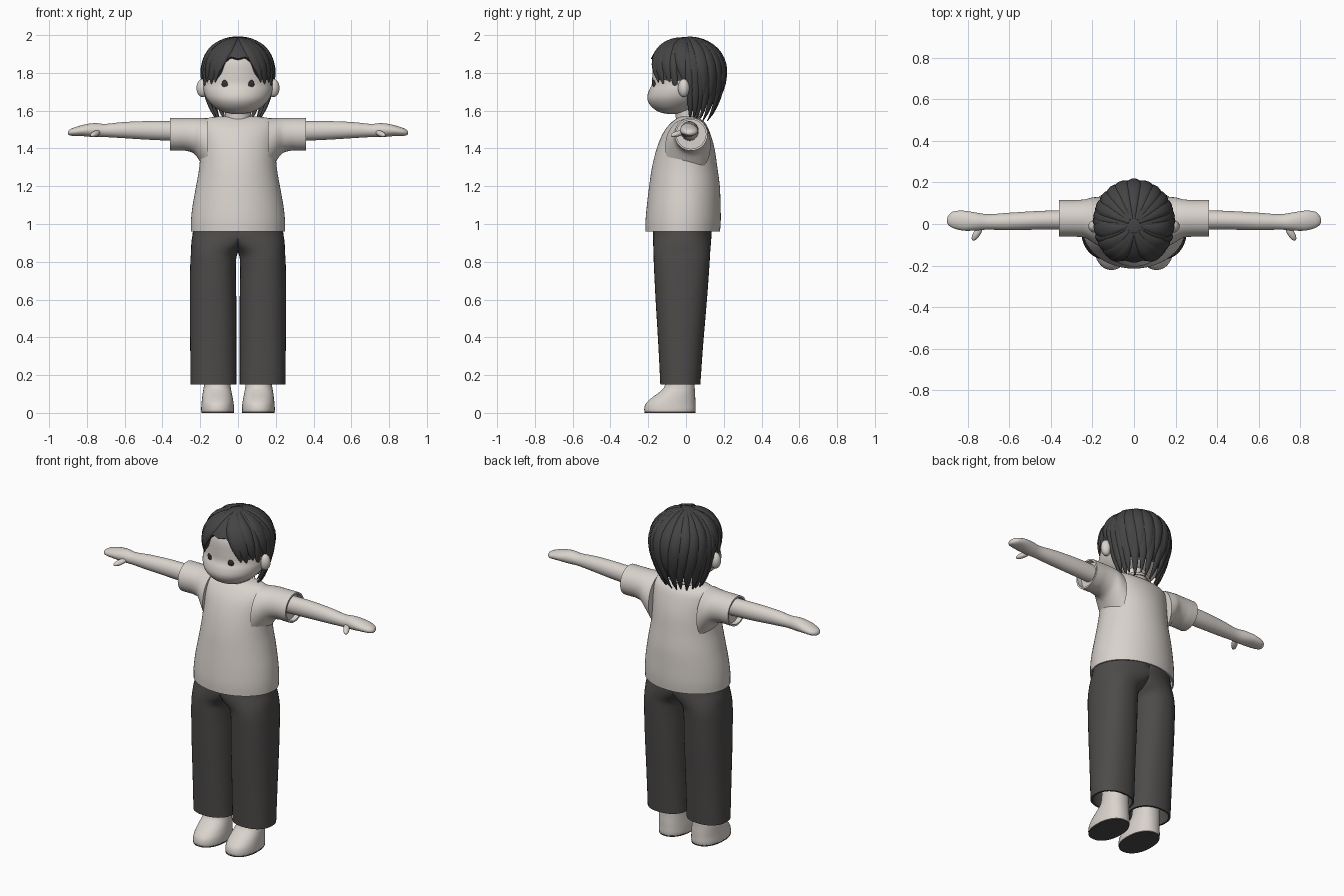
import bpy, bmesh, math
from mathutils import Vector, Matrix

if "Cube" in bpy.data.objects:
    bpy.data.objects.remove(bpy.data.objects["Cube"])


def material(name, rgb):
    m = bpy.data.materials.new(name)
    m.use_nodes = True
    m.diffuse_color = (*rgb, 1)
    m.node_tree.nodes["Principled BSDF"].inputs["Base Color"].default_value = (*rgb, 1)
    return m


SKIN = material("skin", (.70, .65, .61))
SHIRT = material("shirt_cloth", (.69, .645, .605))
PANTS = material("dark_cloth", (.075, .071, .069))
HAIR = material("dark_hair", (.06, .058, .058))
EYE = material("eye_dark", (.04, .037, .036))
SIDES = (("left", 1), ("right", -1))


def finish(name, bm, mat, angle=45):
    bmesh.ops.recalc_face_normals(bm, faces=bm.faces)
    me = bpy.data.meshes.new(name)
    bm.to_mesh(me)
    bm.free()
    ob = bpy.data.objects.new(name, me)
    bpy.context.collection.objects.link(ob)
    me.materials.append(mat)
    bpy.ops.object.select_all(action="DESELECT")
    ob.select_set(True)
    bpy.context.view_layer.objects.active = ob
    bpy.ops.object.shade_smooth_by_angle(angle=math.radians(angle))
    return ob


def skin_rings(bm, rings, cap_end=True):
    rows = [[bm.verts.new(p) for p in r] for r in rings]
    n = len(rows[0])
    for a, b in zip(rows, rows[1:]):
        for i in range(n):
            j = (i + 1) % n
            bm.faces.new((a[i], a[j], b[j], b[i]))
    bm.faces.new(rows[0])
    if cap_end:
        bm.faces.new(rows[-1])


def spline(keys, steps=4):
    """Smooth in-between sections through the given ones."""
    out = []
    for i in range(len(keys) - 1):
        p = [keys[max(0, min(len(keys) - 1, i + k))] for k in (-1, 0, 1, 2)]
        for s in range(steps):
            t = s / steps
            out.append([b + .5 * t * (c - a + t * (2*a - 5*b + 4*c - d + t * (3*(b - c) + d - a)))
                        for a, b, c, d in zip(*p)])
    return out + [list(keys[-1])]


def loft(name, keys, mat, axis="z", side=1, hem=0, power=2, min_x=None, n=40):
    """Sections are (position, centre a, centre b, radius a, radius b)."""
    secs = spline(keys)
    if hem:  # fold the open end inwards
        t, a, b, ra, rb = secs[-1]
        back = secs[-4][0] - t
        secs += [[t, a, b, ra - hem, rb - hem], [t + back, a, b, ra - hem, rb - hem]]
    rings = []
    for t, a, b, ra, rb in secs:
        ring = []
        for i in range(n):
            c, s = math.cos(math.tau * i / n), math.sin(math.tau * i / n)
            u = a + ra * math.copysign(abs(c) ** (2 / power), c)
            v = b + rb * math.copysign(abs(s) ** (2 / power), s)
            x, y, z = (u, v, t) if axis == "z" else (t, u, v)
            if min_x is not None:
                x = max(x, min_x)
            ring.append((x * side, y, z))
        rings.append(ring)
    bm = bmesh.new()
    skin_rings(bm, rings)
    return finish(name, bm, mat)


def blob(name, loc, radii, mat, turn=(0, 0, 0)):
    bm = bmesh.new()
    bmesh.ops.create_uvsphere(bm, u_segments=24, v_segments=14, radius=1)
    rot = Matrix.Rotation(turn[2], 4, "Z") @ Matrix.Rotation(turn[0], 4, "X")
    bm.transform(Matrix.Translation(loc) @ rot @ Matrix.Diagonal((*radii, 1)))
    return finish(name, bm, mat)


# Shirt body and collar
loft("shirt_body", [(1.57, 0, .015, .10, .04), (1.558, 0, .012, .17, .062), (1.53, 0, .01, .2, .095),
                    (1.48, 0, .003, .205, .125), (1.4, 0, -.002, .2, .153), (1.3, 0, -.007, .205, .173),
                    (1.2, 0, -.008, .222, .187), (1.1, 0, -.012, .24, .195), (1.02, 0, -.015, .249, .199),
                    (.96, 0, -.017, .25, .197)], SHIRT, hem=.008, n=56)
bpy.ops.mesh.primitive_torus_add(major_radius=.085, minor_radius=.008, major_segments=40, minor_segments=8,
                                 location=(0, .003, 1.552), rotation=(math.radians(18), 0, 0))
collar = bpy.context.object
collar.name = "shirt_collar"
collar.data.materials.append(SHIRT)
bpy.ops.object.shade_smooth()

# Limbs, mirrored
for word, sx in SIDES:
    loft(word + "_sleeve", [(.16, .01, 1.41, .12, .15), (.2, .02, 1.445, .108, .116), (.235, .026, 1.468, .093, .094),
                            (.28, .027, 1.475, .088, .087), (.32, .027, 1.475, .088, .087),
                            (.36, .027, 1.475, .088, .087)], SHIRT, "x", sx, hem=.01)
    loft(word + "_arm", [(.27, .02, 1.49, .048, .052), (.45, .018, 1.495, .045, .05), (.6, .012, 1.497, .042, .043),
                         (.70, .01, 1.495, .037, .035), (.76, .012, 1.497, .043, .037), (.82, .016, 1.495, .048, .03),
                         (.87, .02, 1.488, .04, .022), (.893, .018, 1.484, .023, .014),
                         (.9, .016, 1.482, .006, .005)], SKIN, "x", sx, n=28)
    blob(word + "_thumb", (.755 * sx, -.044, 1.478), (.017, .043, .015), SKIN, (.25, 0, .55 * sx))
    loft(word + "_pants_leg", [(1.0, 0, -.02, .235, .15), (.95, .01, -.02, .23, .155), (.9, .075, -.021, .172, .153),
                               (.85, .122, -.022, .127, .15), (.78, .132, -.023, .121, .147),
                               (.6, .132, -.025, .123, .136), (.35, .131, -.028, .122, .118),
                               (.15, .13, -.03, .121, .106)], PANTS, side=sx, hem=.01, power=2.25, min_x=0)
    loft(word + "_foot", [(.3, .11, -.03, .066, .072), (.2, .11, -.03, .068, .074), (.14, .11, -.034, .071, .08),
                          (.11, .11, -.047, .076, .094), (.08, .109, -.066, .081, .115), (.05, .108, -.081, .085, .131),
                          (.022, .108, -.085, .087, .136), (.006, .108, -.085, .086, .134)], SKIN, side=sx, power=2.2)
    loft(word + "_sole", [(.007, .108, -.085, .087, .135), (0, .108, -.085, .086, .134)], PANTS, side=sx, power=2.2)

# Head, ears, eyes
loft("neck", [(1.5, 0, .01, .075, .07), (1.56, 0, .01, .068, .064), (1.65, 0, 0, .068, .064)], SKIN)
loft("head", [(1.583, 0, -.07, .03, .03), (1.592, 0, -.07, .075, .07), (1.612, 0, -.065, .115, .108),
              (1.64, 0, -.052, .148, .145), (1.67, 0, -.04, .17, .165), (1.705, 0, -.025, .182, .172),
              (1.74, 0, -.01, .185, .171), (1.79, 0, 0, .182, .178), (1.86, 0, 0, .168, .172),
              (1.92, 0, 0, .13, .138), (1.965, 0, 0, .05, .05)], SKIN, n=48)
for word, sx in SIDES:
    blob(word + "_ear", (.188 * sx, -.012, 1.72), (.032, .03, .048), SKIN, (0, 0, .3 * sx))
    blob(word + "_eye", (.07 * sx, -.168, 1.737), (.017, .008, .026), EYE, (.25, 0, .35 * sx))

# Hair shell with a shaped lower edge
CENTRE_Z, RX, RY, UP, DOWN = 1.8, .187, .203, .19, .26


def scalp(az, polar, lift=0):
    """Point on the hair volume; both angles in degrees, az 0 is the front."""
    a, p = math.radians(az), math.radians(polar)
    d = Vector((math.sin(p) * math.sin(a), -math.sin(p) * math.cos(a), math.cos(p)))
    rz = UP if d.z > 0 else DOWN
    return Vector((d.x * RX, d.y * RY, CENTRE_Z + d.z * rz)) + d * lift


HAIRLINE = [(0, 1.875), (14, 1.885), (25, 1.86), (31, 1.80), (40, 1.765), (62, 1.76), (70, 1.77),
            (76, 1.70), (80, 1.76), (94, 1.76), (99, 1.66), (125, 1.64), (180, 1.63)]


def edge_polar(az):
    az = abs((az + 180) % 360 - 180)
    for (a0, z0), (a1, z1) in zip(HAIRLINE, HAIRLINE[1:]):
        if az <= a1:
            d = z0 + (z1 - z0) * (az - a0) / (a1 - a0) - CENTRE_Z
            return math.degrees(math.acos(d / (UP if d > 0 else DOWN)))
    return 130


COUNT = 120
angles = [360 * i / COUNT for i in range(COUNT)]
rings = [[scalp(a, max(2, edge_polar(a) * k / 16)) for a in angles] for k in range(17)]
rings.append([scalp(a, edge_polar(a), -.03) for a in angles])
rings.append([scalp(a, edge_polar(a) * .8, -.05) for a in angles])
bm = bmesh.new()
skin_rings(bm, rings, cap_end=False)
finish("hair_cap", bm, HAIR, 50)


def lock(bm, az0, az1, p0, p1, width, thick=.017, flare=0.0, sx=1):
    """One tapered tuft sweeping over the hair volume."""
    steps, n, tuft = 14, 10, []
    path = lambda t: scalp((az0 + (az1 - az0) * t) * sx, p0 + (p1 - p0) * t, flare * max(0, t - .65) ** 2 * 8 - .003)
    for k in range(steps + 1):
        t = k / steps
        c = path(t)
        along = (path(t + .02) - path(t - .02)).normalized()
        out = c - Vector((0, 0, CENTRE_Z - .02))
        out = (out - along * out.dot(along)).normalized()
        across = along.cross(out)
        taper = min(1, .25 + 1.7 * t) * max(.03, 1 - t ** 3.5) ** .7
        tuft.append([c + across * math.cos(math.tau * i / n) * width * taper
                     + out * math.sin(math.tau * i / n) * thick * min(1, taper + .1) for i in range(n)])
    skin_rings(bm, tuft)


for word, sx in SIDES:
    # Parted fringe
    bm = bmesh.new()
    for az0, az1, p1, w in ((12, 42, 101, .036), (22, 52, 103, .045), (40, 64, 101, .042)):
        lock(bm, az0, az1, 12, p1, w, .016, sx=sx)
    finish(word + "_fringe", bm, HAIR, 60)
    # Side tufts around the ear
    bm = bmesh.new()
    lock(bm, 62, 76, 15, 128, .024, .013, sx=sx)
    lock(bm, 75, 88, 12, 101, .045, sx=sx)
    for az, p, w in ((100, 150, .026), (108, 144, .034), (117, 152, .03)):
        lock(bm, az - 12, az, 12, p, w, .016, .035, sx)
    finish(word + "_side_hair", bm, HAIR, 60)
    # Layered back tufts
    bm = bmesh.new()
    for i in range(4):
        az = 126 + 15 * i
        lock(bm, az - 8, az, 10, 146 + 5 * (i % 2), .034, .014, .035, sx)
        lock(bm, az - 14, az - 6, 8, 122 + 7 * (i % 2), .042, .02, .008, sx)
    finish(word + "_back_hair", bm, HAIR, 60)

bm = bmesh.new()
lock(bm, 180, 180, 8, 128, .04, .021)
finish("centre_back_hair", bm, HAIR, 60)
